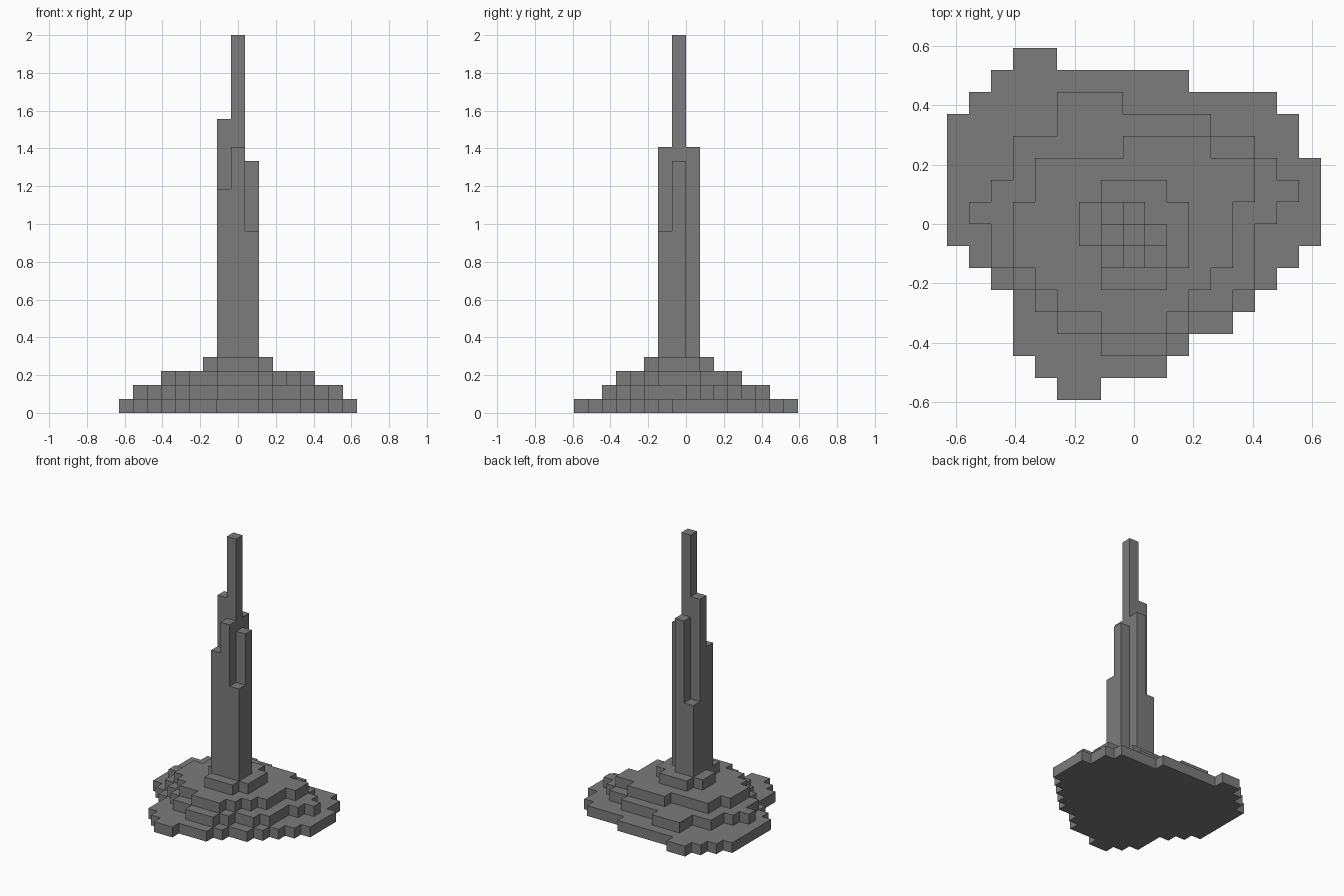
import bpy
import bmesh
import math

cube = bpy.data.objects.get("Cube")
if cube:
    bpy.data.objects.remove(cube, do_unlink=True)

UNIT = 2 / 27              # edge of one block
CENTRE_X, CENTRE_Y = 8.5, 8

stone = bpy.data.materials.new("grey_stone")
stone.use_nodes = True
COLOUR = (0.2, 0.2, 0.2, 1)
stone.diffuse_color = COLOUR
stone.node_tree.nodes["Principled BSDF"].inputs["Base Color"].default_value = COLOUR


def rows_to_cells(first_row, rows):
    """Turn (start, end) spans, listed front to back, into block positions."""
    return {(i, first_row + n) for n, (a, b) in enumerate(rows) for i in range(a, b)}


def build_blocks(name, heights, base, covered=(), bottom=False):
    """Outer skin of block columns standing on the level called base."""
    bm = bmesh.new()

    def quad(*points):
        bm.faces.new([bm.verts.new(((x - CENTRE_X) * UNIT, (y - CENTRE_Y) * UNIT, z * UNIT))
                      for x, y, z in points])

    for (i, j), top in heights.items():
        ring = [(i, j), (i + 1, j), (i + 1, j + 1), (i, j + 1)]
        if (i, j) not in covered:
            quad(*[(x, y, top) for x, y in ring])
        if bottom:
            quad(*[(x, y, base) for x, y in reversed(ring)])
        # walls, one block at a time, wherever the neighbour is lower
        for side, (dx, dy) in enumerate([(0, -1), (1, 0), (0, 1), (-1, 0)]):
            a, b = ring[side], ring[(side + 1) % 4]
            for z in range(heights.get((i + dx, j + dy), base), top):
                quad((*a, z), (*b, z), (*b, z + 1), (*a, z + 1))

    bmesh.ops.remove_doubles(bm, verts=bm.verts, dist=UNIT / 100)
    bmesh.ops.dissolve_limit(bm, angle_limit=math.radians(1), verts=bm.verts, edges=bm.edges)
    mesh = bpy.data.meshes.new(name)
    bm.to_mesh(mesh)
    bm.free()
    mesh.materials.append(stone)
    obj = bpy.data.objects.new(name, mesh)
    bpy.context.collection.objects.link(obj)


# Tower columns, height in blocks
tower = {(7, 6): 16, (8, 6): 19, (9, 6): 13,
         (7, 7): 21, (8, 7): 27, (9, 7): 18,
         (7, 8): 11, (8, 8): 19}

# Rocky terraces, lowest first
terraces = [
    ("ground_terrace", rows_to_cells(0, [
        (5, 7), (4, 10), (3, 11), (3, 13), (3, 14), (2, 15), (1, 16), (0, 17),
        (0, 17), (0, 17), (0, 17), (0, 16), (0, 16), (1, 15), (2, 11), (3, 5)])),
    ("lower_terrace", rows_to_cells(2, [
        (7, 10), (5, 11), (4, 13), (3, 14), (2, 14), (2, 14),
        (1, 15), (2, 16), (3, 15), (3, 14), (5, 12), (5, 8)])),
    ("upper_terrace", rows_to_cells(3, [
        (7, 10), (5, 11), (4, 12), (3, 13), (3, 13), (3, 13),
        (4, 14), (4, 14), (8, 12)])),
    ("tower_footing", rows_to_cells(5, [
        (7, 10), (7, 11), (6, 11), (6, 11), (7, 10)])),
]

for level, (name, cells) in enumerate(terraces):
    above = terraces[level + 1][1] if level + 1 < len(terraces) else tower
    build_blocks(name, {c: level + 1 for c in sorted(cells)}, level, above, level == 0)

build_blocks("tower", tower, len(terraces))
